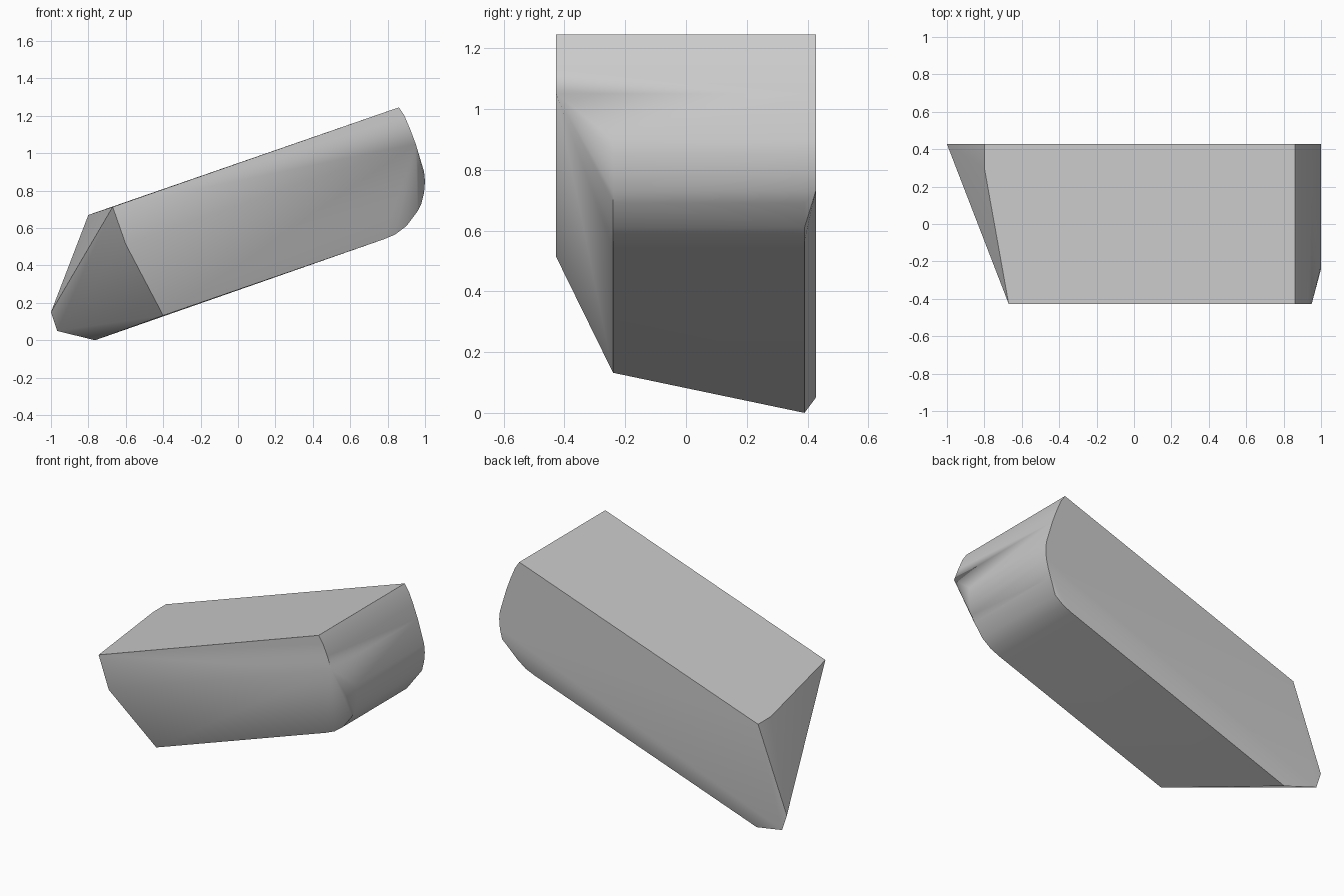
import bpy, bmesh, math

cube = bpy.data.objects.get("Cube")
if cube:
    bpy.data.objects.remove(cube, do_unlink=True)

FRONT, BACK, LOW_FRONT, LOW_BACK = -0.427, 0.427, -0.24, 0.39

# Rounded end profile (x, z): upper part, bulge and lower curl
upper = [(0.86, 1.245), (0.89, 1.2), (0.92, 1.13), (0.95, 1.05)]
bulge = [(0.98, 0.95), (0.995, 0.9), (1.0, 0.85), (0.995, 0.79), (0.98, 0.73)]
curl = [(0.96, 0.69), (0.9, 0.61), (0.84, 0.565), (0.78, 0.54)]

points = [(x, y, z) for x, z in upper for y in (FRONT, BACK)]
points += [(x, y, z) for x, z in bulge for y in (LOW_FRONT, BACK)]
points += [(x, y, z) for x, z in curl for y in (LOW_FRONT, LOW_BACK)]

# Slanted cut end: top, front chamfer, underside and back corners
points += [(-0.67, FRONT, 0.713), (-0.8, 0.3, 0.67), (-0.8, BACK, 0.67),
           (-0.6, FRONT, 0.513), (-0.4, LOW_FRONT, 0.132),
           (-0.765, LOW_BACK, 0), (-0.967, BACK, 0.05), (-1, BACK, 0.15)]

# Wrap the corners in one solid block
bm = bmesh.new()
for p in points:
    bm.verts.new(p)
hull = bmesh.ops.convex_hull(bm, input=bm.verts[:])
bmesh.ops.delete(bm, geom=[v for v in bm.verts if not v.link_faces], context='VERTS')
bmesh.ops.dissolve_limit(bm, angle_limit=math.radians(1.5), verts=bm.verts[:], edges=bm.edges[:])
bmesh.ops.recalc_face_normals(bm, faces=bm.faces[:])
mesh = bpy.data.meshes.new("cut_block")
bm.to_mesh(mesh)
bm.free()
block = bpy.data.objects.new("cut_block", mesh)
bpy.context.collection.objects.link(block)

# Plain grey
grey = bpy.data.materials.new("plain_grey")
grey.use_nodes = True
colour = (0.6, 0.6, 0.6, 1)
grey.diffuse_color = colour
grey.node_tree.nodes["Principled BSDF"].inputs["Base Color"].default_value = colour
mesh.materials.append(grey)

# Soft bulge, crisp outer edges
bpy.ops.object.select_all(action='DESELECT')
block.select_set(True)
bpy.context.view_layer.objects.active = block
bpy.ops.object.shade_smooth_by_angle(angle=math.radians(30))
